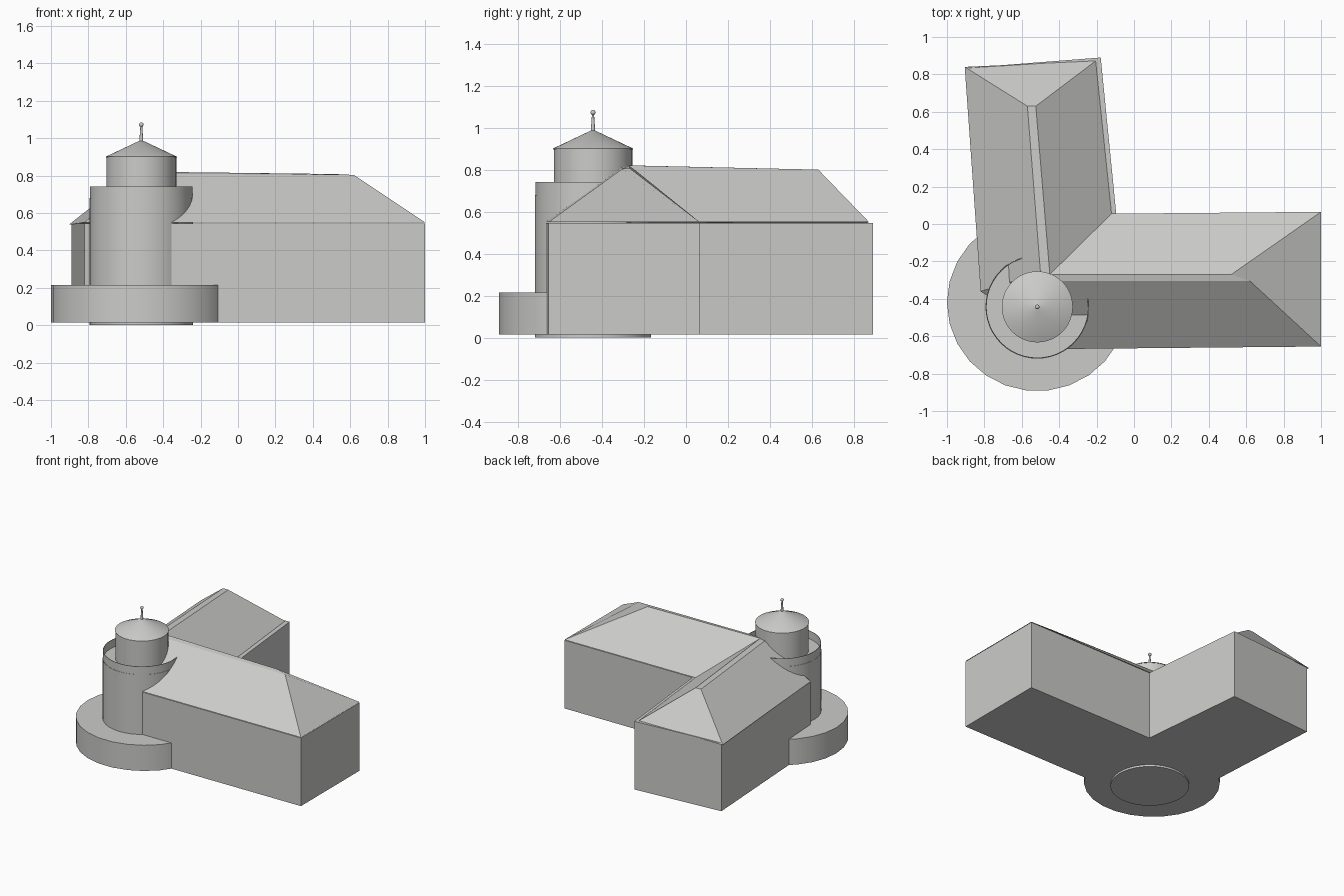
import bpy, bmesh, math

if "Cube" in bpy.data.objects:
    bpy.data.objects.remove(bpy.data.objects["Cube"])

stone = bpy.data.materials.new("light_grey")
stone.diffuse_color = (0.6, 0.6, 0.59, 1)
stone.use_nodes = True
stone.node_tree.nodes["Principled BSDF"].inputs["Base Color"].default_value = stone.diffuse_color

TX, TY = -0.517, -0.443  # tower axis


def finish(name, bm, smooth=False):
    bmesh.ops.recalc_face_normals(bm, faces=bm.faces[:])
    mesh = bpy.data.meshes.new(name)
    bm.to_mesh(mesh)
    bm.free()
    mesh.materials.append(stone)
    obj = bpy.data.objects.new(name, mesh)
    bpy.context.collection.objects.link(obj)
    if smooth:
        bpy.ops.object.select_all(action='DESELECT')
        obj.select_set(True)
        bpy.context.view_layer.objects.active = obj
        bpy.ops.object.shade_smooth_by_angle(angle=math.radians(30))
    return obj


def lathe(name, profile, sides=48, centre=(TX, TY), squash=1.0, closed=False):
    """Revolve (radius, z) points about a vertical axis; ends are capped unless closed."""
    bm = bmesh.new()
    rings = []
    for r, z in profile:
        rings.append([bm.verts.new((centre[0] + r * math.cos(2 * math.pi * i / sides),
                                    centre[1] + squash * r * math.sin(2 * math.pi * i / sides), z))
                      for i in range(sides)])
    pairs = list(zip(rings, rings[1:]))
    if closed:
        pairs.append((rings[-1], rings[0]))
    for a, b in pairs:
        for i in range(sides):
            j = (i + 1) % sides
            bm.faces.new((a[i], a[j], b[j], b[i]))
    if not closed:
        bm.faces.new(rings[0])
        bm.faces.new(rings[-1])
    return finish(name, bm, True)


# L-shaped wing walls, extruded from the plan
plan = [(-0.82, -0.36), (-0.37, -0.668), (1, -0.655), (1, 0.065),
        (-0.095, 0.055), (-0.178, 0.89), (-0.89, 0.835)]
bm = bmesh.new()
floor = bm.faces.new([bm.verts.new((x, y, 0.015)) for x, y in plan])
top = bmesh.ops.extrude_face_region(bm, geom=[floor], use_keep_orig=True)
bmesh.ops.translate(bm, vec=(0, 0, 0.53),
                    verts=[v for v in top["geom"] if isinstance(v, bmesh.types.BMVert)])
finish("wing_walls", bm)

# hipped roof over both wings, with narrow flat ridges
points = {
    "A": (-0.82, -0.36, 0.55), "B": (-0.37, -0.668, 0.55), "C": (1, -0.655, 0.55),
    "D": (1, 0.065, 0.55), "E": (-0.12, 0.055, 0.55), "F": (-0.205, 0.872, 0.55),
    "G": (-0.905, 0.84, 0.537),
    "P": (-0.57, 0.63, 0.80), "Q": (-0.525, 0.63, 0.80), "R": (-0.50, -0.26, 0.82),
    "S": (-0.45, -0.27, 0.82), "T": (0.52, -0.27, 0.808), "U": (0.62, -0.305, 0.803),
    "V": (-0.41, -0.305, 0.81),
}
bm = bmesh.new()
v = {k: bm.verts.new(p) for k, p in points.items()}
for face in ("ARPG", "PRSQ", "QSEF", "FGPQ", "STDE", "SVUT", "VBCU", "UCDT", "ABVSR", "ABCDEFG"):
    bm.faces.new([v[k] for k in face])
finish("hipped_roof", bm)

# round terrace around the tower
lathe("round_terrace", [(0.483, 0.015), (0.483, 0.215)], 26, (TX, -0.42), 0.98)

# tower shaft and its thin parapet
lathe("tower_shaft", [(0.277, 0), (0.277, 0.68)])
lathe("tower_parapet", [(0.275, 0.67), (0.275, 0.742), (0.271, 0.742), (0.271, 0.67)], closed=True)

# upper drum and conical cap
lathe("upper_drum", [(0.187, 0.67), (0.187, 0.90)])
lathe("conical_cap", [(0.19, 0.897), (0.19, 0.901), (0.008, 0.987)])

# finial spike and ball
lathe("finial_spike", [(0.011, 0.975), (0.005, 1.065)], 12)
ball = [(max(0.0005, 0.012 * math.sin(math.pi * i / 8)), 1.072 - 0.012 * math.cos(math.pi * i / 8))
        for i in range(9)]
lathe("finial_ball", ball, 16)
